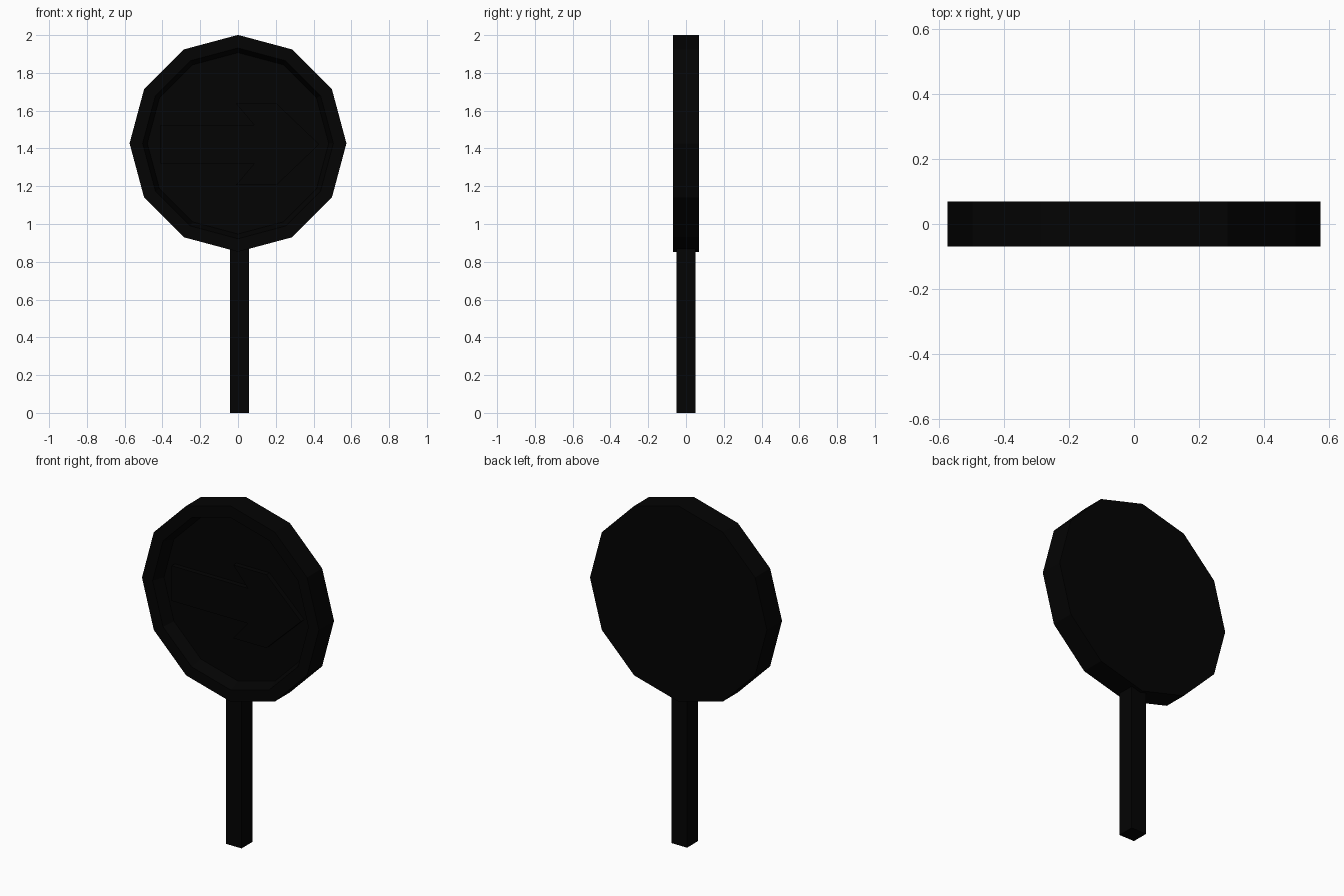
import bpy, bmesh
from math import cos, sin, pi

if "Cube" in bpy.data.objects:
    bpy.data.objects.remove(bpy.data.objects["Cube"])

CZ = 1.427          # height of the disc centre
black = bpy.data.materials.new("black_paint")
black.diffuse_color = (0.001, 0.001, 0.001, 1)
black.use_nodes = True
black.node_tree.nodes["Principled BSDF"].inputs["Base Color"].default_value = black.diffuse_color


def finish(name, bm):
    bmesh.ops.recalc_face_normals(bm, faces=bm.faces)
    mesh = bpy.data.meshes.new(name)
    bm.to_mesh(mesh)
    bm.free()
    mesh.materials.append(black)
    ob = bpy.data.objects.new(name, mesh)
    bpy.context.collection.objects.link(ob)
    return ob


def loft(name, rings):
    """Join matching rings of points and cap both ends."""
    bm = bmesh.new()
    loops = [[bm.verts.new(p) for p in ring] for ring in rings]
    n = len(loops[0])
    for a, b in zip(loops, loops[1:]):
        for i in range(n):
            j = (i + 1) % n
            bm.faces.new((a[i], a[j], b[j], b[i]))
    bm.faces.new(loops[0])
    bm.faces.new(loops[-1])
    return finish(name, bm)


def ring(radius, y):
    return [(radius * cos(i * pi / 6), y, CZ + radius * sin(i * pi / 6))
            for i in range(12)]


# Twelve-sided sign disc: flat back, raised rim and sloped recess in front
loft("sign_disc", [ring(0.574, 0.07), ring(0.574, -0.07),
                   ring(0.505, -0.07), ring(0.48, 0.0)])

# Raised arrow pointing right, mirrored about its centre line
half = [(-0.41, 0.103), (0.085, 0.103), (-0.01, 0.215), (0.205, 0.215)]
outline = half + [(0.43, 0)] + [(x, -z) for x, z in reversed(half)]
loft("arrow", [[(x, y, CZ - 0.005 + z) for x, z in outline]
               for y in (0.005, -0.03)])

# Square post
x0, x1, d = -0.042, 0.058, 0.05
loft("post", [[(x0, -d, z), (x1, -d, z), (x1, d, z), (x0, d, z)]
              for z in (0, 0.88)])
